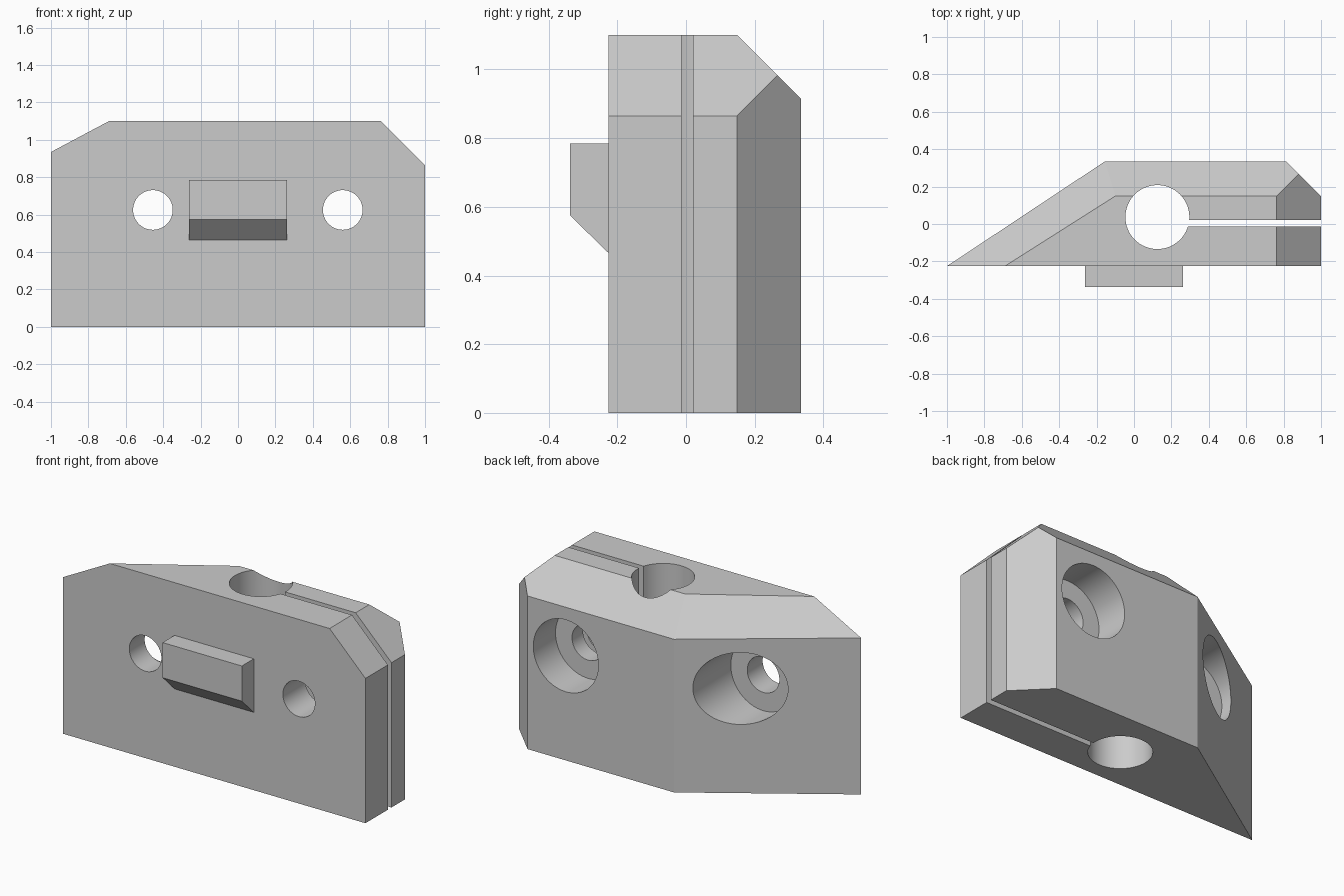
import bpy, bmesh, math
from mathutils import Vector

default = bpy.data.objects.get("Cube")
if default:
    bpy.data.objects.remove(default, do_unlink=True)

grey = bpy.data.materials.new("light grey")
grey.use_nodes = True
colour = (0.6, 0.6, 0.6, 1)
grey.diffuse_color = colour
grey.node_tree.nodes["Principled BSDF"].inputs["Base Color"].default_value = colour

FRONT, BACK, TOP = -0.225, 0.335, 1.1
HOLE_Z = 0.625


def make_object(name, bm):
    bmesh.ops.recalc_face_normals(bm, faces=bm.faces[:])
    mesh = bpy.data.meshes.new(name)
    bm.to_mesh(mesh)
    bm.free()
    mesh.materials.append(grey)
    ob = bpy.data.objects.new(name, mesh)
    bpy.context.scene.collection.objects.link(ob)
    return ob


def prism(points, offset):
    """Extrude a closed profile along an offset vector."""
    bm = bmesh.new()
    face = bm.faces.new([bm.verts.new(p) for p in points])
    ext = bmesh.ops.extrude_face_region(bm, geom=[face])
    verts = [v for v in ext["geom"] if isinstance(v, bmesh.types.BMVert)]
    bmesh.ops.translate(bm, verts=verts, vec=offset)
    return bm


def chamfer(bm, a, b, c):
    """Cut away everything above the plane through three points."""
    a, b, c = Vector(a), Vector(b), Vector(c)
    normal = (b - a).cross(c - a)
    if normal.z < 0:
        normal.negate()
    geom = bm.verts[:] + bm.edges[:] + bm.faces[:]
    cut = bmesh.ops.bisect_plane(bm, geom=geom, plane_co=a, plane_no=normal,
                                 clear_outer=True)
    edges = [e for e in cut["geom_cut"] if isinstance(e, bmesh.types.BMEdge)]
    bmesh.ops.contextual_create(bm, geom=edges)


def rod(name, start, end, radius):
    """Cylinder cutter between two points."""
    start, end = Vector(start), Vector(end)
    axis = end - start
    bm = bmesh.new()
    bmesh.ops.create_cone(bm, cap_ends=True, segments=64, radius1=radius,
                          radius2=radius, depth=axis.length)
    bm.transform(axis.to_track_quat("Z", "Y").to_matrix().to_4x4())
    bmesh.ops.translate(bm, verts=bm.verts[:], vec=(start + end) / 2)
    return make_object(name, bm)


# Clamp body: tapered footprint with three chamfered top edges
footprint = [(-1, FRONT), (1, FRONT), (1, 0.148), (0.813, BACK), (-0.155, BACK)]
bm = prism([(x, y, 0) for x, y in footprint], (0, 0, TOP))
chamfer(bm, (0, 0.15, TOP), (1, 0.15, TOP), (0, BACK, 0.915))
chamfer(bm, (0.763, 0, TOP), (0.763, 1, TOP), (1, 0, 0.865))
chamfer(bm, (-1, FRONT, 0.935), (-0.69, FRONT, TOP), (-0.155, BACK, 0.915))
body = make_object("clamp_body", bm)

# Vertical bore and the clamping slot that opens it to the side
cutters = [rod("vertical_bore", (0.125, 0.037, -0.1), (0.125, 0.037, 1.3), 0.171)]
slot = [(0.2, -0.013), (1.1, -0.013), (1.1, 0.021), (0.2, 0.021)]
cutters.append(make_object("slot_cutter",
                           prism([(x, y, -0.1) for x, y in slot], (0, 0, 1.4))))

# Screw holes with counterbores sunk from the back
for x, floor in ((-0.455, -0.08), (0.56, 0.125)):
    cutters.append(rod("counterbore", (x, floor, HOLE_Z), (x, 0.6, HOLE_Z), 0.215))
    cutters.append(rod("screw_hole", (x, -0.5, HOLE_Z), (x, 0.5, HOLE_Z), 0.106))

for cutter in cutters:
    cutter.hide_render = True
    mod = body.modifiers.new(cutter.name, "BOOLEAN")
    mod.operation = "DIFFERENCE"
    mod.solver = "EXACT"
    mod.object = cutter

# Bake the cuts and discard the cutters
bpy.context.view_layer.update()
graph = bpy.context.evaluated_depsgraph_get()
baked = bpy.data.meshes.new_from_object(body.evaluated_get(graph))
body.modifiers.clear()
body.data = baked
for cutter in cutters:
    bpy.data.objects.remove(cutter, do_unlink=True)

# Locating tab on the front, with a sloped underside
tab = [(-0.215, 0.785), (-0.338, 0.785), (-0.338, 0.575), (FRONT, 0.465), (-0.215, 0.465)]
make_object("locating_tab", prism([(-0.262, y, z) for y, z in tab], (0.524, 0, 0)))

# Smooth the round walls, keep the edges sharp
bpy.ops.object.select_all(action="DESELECT")
body.select_set(True)
bpy.context.view_layer.objects.active = body
bpy.ops.object.shade_smooth_by_angle(angle=math.radians(20))
